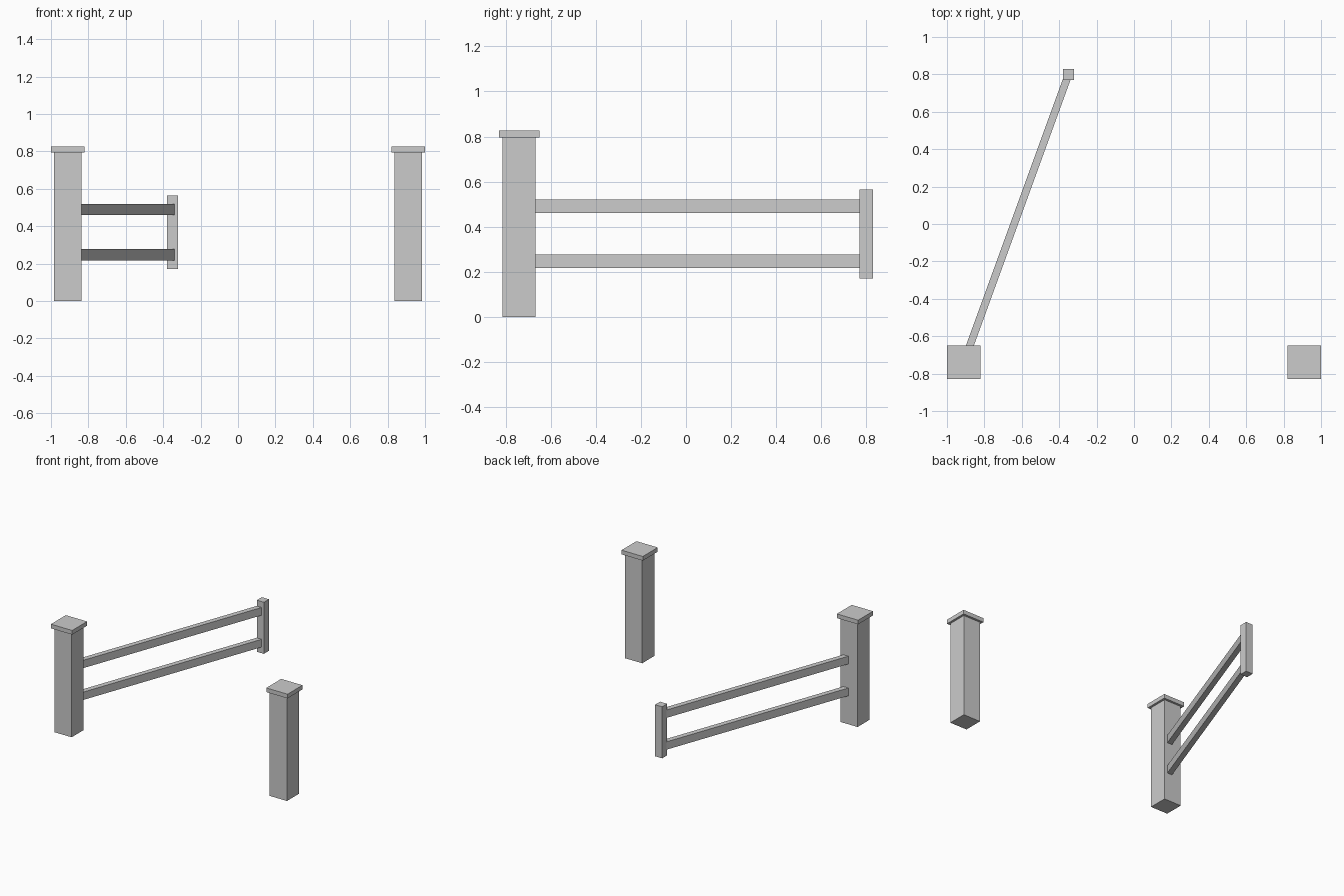
import bpy
from math import atan2, hypot
from mathutils import Vector

if "Cube" in bpy.data.objects:
    bpy.data.objects.remove(bpy.data.objects["Cube"])


def box(name, center, size, angle=0.0):
    bpy.ops.mesh.primitive_cube_add(size=1, location=center, rotation=(0, 0, angle))
    ob = bpy.context.object
    ob.name = name
    ob.scale = size
    bpy.ops.object.transform_apply(location=False, rotation=False, scale=True)
    return ob


HINGE = Vector((-0.91, -0.74))   # centre of the left post
LATCH = Vector((-0.35, 0.80))    # centre of the gate's free end

# Two gate posts with flat caps
for side, label in ((-1, "left"), (1, "right")):
    x = side * 0.91
    box(f"{label}_post", (x, HINGE.y, 0.399), (0.146, 0.146, 0.798))
    box(f"{label}_post_cap", (x, HINGE.y, 0.811), (0.18, 0.18, 0.032))

# Open gate: two rails swung from the left post
span = LATCH - HINGE
middle = (HINGE + LATCH) / 2
for label, z in (("lower", 0.247), ("upper", 0.49)):
    box(f"{label}_gate_rail", (middle.x, middle.y, z),
        (hypot(span.x, span.y), 0.04, 0.06), atan2(span.y, span.x))

# Upright at the free end of the gate
box("gate_end_upright", (LATCH.x, LATCH.y, 0.368), (0.06, 0.06, 0.394))
